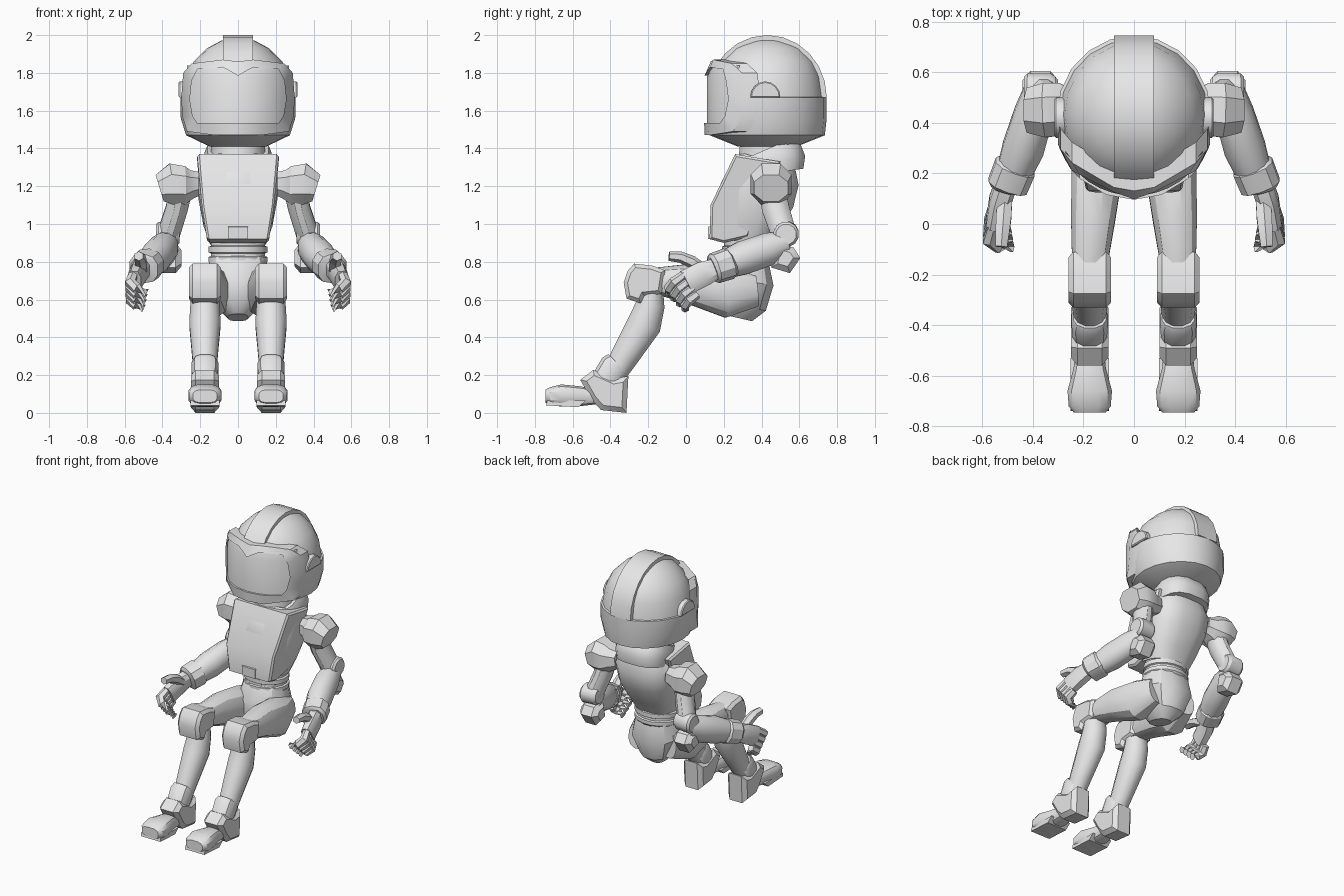
import bpy, bmesh, math
from mathutils import Vector

cube = bpy.data.objects.get("Cube")
if cube:
    bpy.data.objects.remove(cube, do_unlink=True)

grey = bpy.data.materials.new("plain_grey")
grey.use_nodes = True
grey.diffuse_color = (0.8, 0.8, 0.8, 1)
grey.node_tree.nodes["Principled BSDF"].inputs["Base Color"].default_value = (0.8, 0.8, 0.8, 1)


def finish(name, bm, mirror=False, angle=32):
    """Turn a bmesh into a shaded object, mirrored across x if wanted."""
    bmesh.ops.recalc_face_normals(bm, faces=bm.faces)
    mesh = bpy.data.meshes.new(name)
    bm.to_mesh(mesh)
    bm.free()
    mesh.materials.append(grey)
    ob = bpy.data.objects.new(name, mesh)
    bpy.context.collection.objects.link(ob)
    bpy.ops.object.select_all(action='DESELECT')
    ob.select_set(True)
    bpy.context.view_layer.objects.active = ob
    bpy.ops.object.shade_smooth_by_angle(angle=math.radians(angle))
    if mirror:
        ob.modifiers.new("mirror", 'MIRROR').use_axis[0] = True
    return ob


def tube(name, path, radii, n=12, power=1.0, mirror=False, phase=0.5):
    """Loft elliptical or squarish rings along a path."""
    bm = bmesh.new()
    pts = [Vector(p) for p in path]
    rings = []
    for i, (p, (ru, rv)) in enumerate(zip(pts, radii)):
        d = (pts[min(i + 1, len(pts) - 1)] - pts[max(i - 1, 0)]).normalized()
        ref = Vector((0, 1, 0)) if abs(d.x) > 0.9 else Vector((1, 0, 0))
        u = (ref - d * ref.dot(d)).normalized()
        v = d.cross(u)
        ring = []
        for k in range(n):
            a = math.tau * (k + phase) / n
            c, s = math.cos(a), math.sin(a)
            c = math.copysign(abs(c) ** power, c)
            s = math.copysign(abs(s) ** power, s)
            ring.append(bm.verts.new(p + u * c * ru + v * s * rv))
        rings.append(ring)
    for a, b in zip(rings, rings[1:]):
        for k in range(n):
            j = (k + 1) % n
            bm.faces.new((a[k], a[j], b[j], b[k]))
    bm.faces.new(rings[0][::-1])
    bm.faces.new(rings[-1])
    return finish(name, bm, mirror)


def prism(name, profile, x0, x1, bevel=0.0, mirror=False, taper=None):
    """Extrude a side profile (y, z) across x, with bevelled cap edges."""
    bm = bmesh.new()
    a = [bm.verts.new((x0, y, z)) for y, z in profile]
    b = [bm.verts.new((x1, y, z)) for y, z in profile]
    n = len(profile)
    caps = [bm.faces.new(a), bm.faces.new(b[::-1])]
    for k in range(n):
        j = (k + 1) % n
        bm.faces.new((a[k], b[k], b[j], a[j]))
    if taper:
        for v in bm.verts:
            v.co.x *= taper(v.co.z)
    bmesh.ops.recalc_face_normals(bm, faces=bm.faces)
    if bevel:
        edges = [e for f in caps for e in f.edges]
        bmesh.ops.bevel(bm, geom=edges, offset=bevel, segments=1, affect='EDGES')
    return finish(name, bm, mirror)


# Helmet: lower shell with a step up to the recessed dome
shell = [(1.41, .15, .155), (1.47, .275, .305), (1.56, .303, .315), (1.67, .305, .315),
         (1.672, .293, .30), (1.78, .275, .285), (1.86, .235, .25), (1.93, .165, .185),
         (1.97, .09, .10), (1.985, .02, .02)]
tube("helmet", [(0, .43, s[0]) for s in shell], [s[1:] for s in shell], n=20, phase=0)

# Raised centre band over the dome
steps = [math.radians(a) for a in range(0, 151, 15)]
outer = [(.43 + .315 * math.cos(a), 1.67 + .33 * math.sin(a)) for a in steps]
inner = [(.43 + .27 * math.cos(a), 1.67 + .28 * math.sin(a)) for a in reversed(steps)]
prism("helmet_band", outer + inner, -.08, .08)

# Visor and its frame, wrapped around the helmet front
hole = [(0, 1.785), (.08, 1.83), (.215, 1.82), (.245, 1.76), (.255, 1.66),
        (.24, 1.57), (.215, 1.535), (.11, 1.535), (0, 1.535)]
rim = [(0, 1.86), (.08, 1.87), (.245, 1.85), (.29, 1.80), (.30, 1.67),
       (.295, 1.57), (.27, 1.49), (.12, 1.47), (0, 1.47)]


def wrapped(bm, points, offset):
    return [bm.verts.new((x, .43 - .31 * math.sqrt(1 - (x / .315) ** 2) + offset
                          + .4 * max(0, z - 1.78), z)) for x, z in points]


def strips(name, bm, loops):
    for a, b in zip(loops, loops[1:]):
        for k in range(len(a) - 1):
            bm.faces.new((a[k], a[k + 1], b[k + 1], b[k]))
    finish(name, bm, mirror=True)


bm = bmesh.new()
strips("visor_frame", bm, [wrapped(bm, hole, .04), wrapped(bm, hole, -.024),
                           wrapped(bm, rim, -.021), wrapped(bm, rim, .06)])
bm = bmesh.new()
columns = [.27 * k / 6 for k in range(7)]
strips("visor", bm, [wrapped(bm, [(x, z) for x in columns], -.008) for z in (1.50, 1.78, 1.84)])

# Ear pads: half discs standing on the shell step
half_disc = [(.42 + .08 * math.cos(math.pi * k / 8), 1.67 + .085 * math.sin(math.pi * k / 8)) for k in range(9)]
prism("ear_pad", half_disc, .24, .314, .006, mirror=True)

# Neck and collar
tube("neck", [(0, .42, 1.34), (0, .43, 1.43)], [(.145, .145)] * 2, n=16)
tube("collar", [(0, .46, 1.27), (0, .453, 1.32), (0, .44, 1.36), (0, .425, 1.395)],
     [(.18, .165), (.185, .185), (.18, .18), (.165, .155)], n=16, power=.75)

# Torso with chest plate and belly badge
tube("torso", [(0, .31, .90), (0, .33, 1.0), (0, .375, 1.15), (0, .42, 1.27), (0, .44, 1.33)],
     [(.15, .13), (.185, .16), (.212, .205), (.212, .19), (.17, .15)], n=16, power=.75)
prism("chest_plate", [(.26, 1.37), (.13, 1.10), (.125, .92), (.20, .90), (.33, .93), (.50, 1.33)],
      -.217, .217, .012, taper=lambda z: .76 + .24 * min(1, (z - .92) / .33))
prism("belly_plate", [(.117, .92), (.117, .985), (.14, .99), (.14, .92)], -.052, .052)

# Ribbed waist and pelvis
ribs = [(.78, .14), (.80, .16), (.825, .16), (.83, .147), (.845, .147), (.85, .158),
        (.88, .158), (.885, .145), (.93, .145)]
tube("waist", [(0, .32, z) for z, r in ribs], [(r, r * .83) for z, r in ribs], n=16)
tube("pelvis", [(0, .265, .505), (0, .28, .57), (0, .305, .70), (0, .32, .82)],
     [(.055, .09), (.12, .15), (.175, .165), (.15, .12)], n=12, power=.85)

# Legs
X = .175
tube("thigh", [(.12, .37, .65), (.145, .22, .635), (.162, .02, .685), (X, -.16, .70)],
     [(.07, .09), (.105, .135), (.09, .11), (.072, .072)], n=12, power=.85, mirror=True)
prism("knee_pad", [(-.33, .69), (-.31, .75), (-.275, .79), (-.18, .78), (-.11, .755), (-.13, .63),
                   (-.22, .62), (-.24, .58), (-.315, .605)], .09, .26, .02, mirror=True)
tube("shin", [(X, -.18, .68), (X, -.19, .57), (X, -.22, .47), (X, -.33, .29), (X, -.41, .15)],
     [(.07, .06), (.08, .08), (.086, .094), (.069, .076), (.06, .055)], n=12, mirror=True)
tube("ankle_cuff", [(X, -.365, .265), (X, -.38, .25), (X, -.43, .17)],
     [(.066, .066), (.074, .078), (.07, .075)], n=12, power=.8, mirror=True)
prism("boot_heel", [(-.56, .175), (-.49, .228), (-.38, .18), (-.305, .195), (-.315, 0),
                    (-.45, .015), (-.50, .07)], .10, .25, .026, mirror=True)
tube("boot_toe", [(X, -.47, .085), (X, -.57, .088), (X, -.66, .092), (X, -.72, .088), (X, -.745, .088)],
     [(.055, .04), (.065, .055), (.09, .06), (.085, .048), (.065, .035)], n=12, power=.65, mirror=True)
prism("boot_sole", [(-.74, .04), (-.735, .065), (-.53, .065), (-.57, .03)], .098, .252, mirror=True)

# Arms
tube("shoulder_pad", [(.20, .46, 1.215), (.245, .46, 1.21), (.285, .455, 1.205), (.35, .45, 1.21), (.415, .45, 1.19)],
     [(.065, .065), (.08, .08), (.11, .108), (.115, .118), (.095, .078)], n=8, power=.85, mirror=True)
tube("upper_arm", [(.30, .45, 1.20), (.325, .475, 1.08), (.37, .52, .94)],
     [(.065, .075), (.06, .075), (.062, .068)], n=12, mirror=True)
tube("elbow", [(.31, .53, .95), (.33, .53, .95), (.42, .53, .945), (.435, .53, .945)],
     [(.055, .055), (.068, .068), (.068, .068), (.055, .055)], n=12, mirror=True)
prism("elbow_pad", [(.48, .90), (.57, .875), (.605, .82), (.55, .74), (.45, .77)], .30, .44, .03, mirror=True)
tube("forearm", [(.375, .53, .90), (.395, .44, .868), (.438, .30, .82), (.472, .21, .785)],
     [(.062, .065), (.08, .09), (.085, .092), (.073, .077)], n=12, mirror=True)
tube("glove_cuff", [(.465, .235, .795), (.47, .225, .79), (.50, .15, .765), (.502, .142, .762)],
     [(.07, .075), (.085, .085), (.083, .082), (.068, .068)], n=10, power=.85, mirror=True)

# Hands: palm, four curled fingers and a thumb
tube("palm", [(.505, .16, .765), (.53, .09, .735), (.55, .0, .69)],
     [(.045, .055), (.045, .07), (.038, .07)], n=8, power=.7, mirror=True)
for i, finger in enumerate(("index", "middle", "ring", "little")):
    base = Vector((.555, -.01 + .023 * i, .73 - .034 * i))
    size = 1 - .07 * i
    mid = base + Vector((.015, -.055, -.04)) * size
    bend = mid + Vector((-.035, -.025, -.03)) * size
    tip = bend + Vector((-.052, 0, -.025)) * size
    tube(finger + "_finger", [base, mid, bend, tip],
         [(.026, .024), (.032, .029), (.03, .028), (.024, .024)], n=6, mirror=True)
tube("thumb", [(.51, .09, .76), (.515, .03, .80), (.52, -.03, .825), (.525, -.09, .83)],
     [(.032, .03), (.035, .033), (.032, .03), (.027, .025)], n=6, mirror=True)
